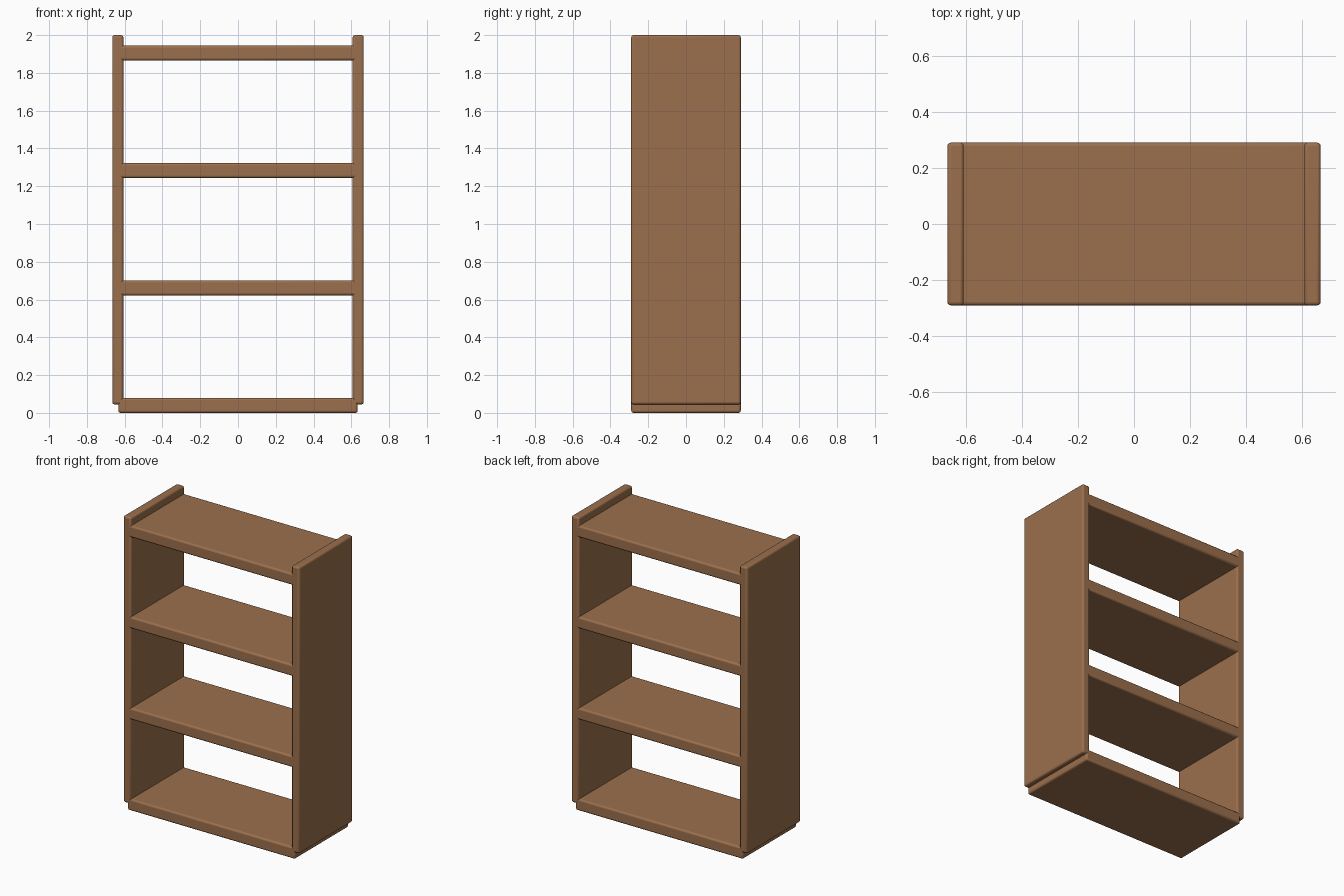
import bpy

if "Cube" in bpy.data.objects:
    bpy.data.objects.remove(bpy.data.objects["Cube"])

wood = bpy.data.materials.new("warm brown wood")
wood.diffuse_color = (0.33, 0.16, 0.073, 1.0)
wood.use_nodes = True
wood.node_tree.nodes["Principled BSDF"].inputs["Base Color"].default_value = wood.diffuse_color

DEPTH = 0.58


def board(name, x0, x1, z0, z1):
    """Full-depth plank with softly rounded edges."""
    bpy.ops.mesh.primitive_cube_add(size=1, location=((x0 + x1) / 2, 0, (z0 + z1) / 2))
    ob = bpy.context.object
    ob.name = name
    ob.scale = (x1 - x0, DEPTH, z1 - z0)
    bpy.ops.object.transform_apply(location=False, rotation=False, scale=True)
    ob.data.materials.append(wood)
    bevel = ob.modifiers.new("rounded edges", 'BEVEL')
    bevel.width = 0.012
    bevel.segments = 3
    bpy.ops.object.shade_smooth_by_angle(angle=0.7)
    return ob


# Upright side panels, raised slightly off the floor
board("left_side_panel", -0.665, -0.607, 0.045, 2.0)
board("right_side_panel", 0.607, 0.665, 0.045, 2.0)

# Four evenly spaced shelves, let halfway into the sides
for i, name in enumerate(("bottom_shelf", "lower_shelf", "upper_shelf", "top_shelf")):
    z = i * 0.622
    board(name, -0.633, 0.633, z, z + 0.079)
